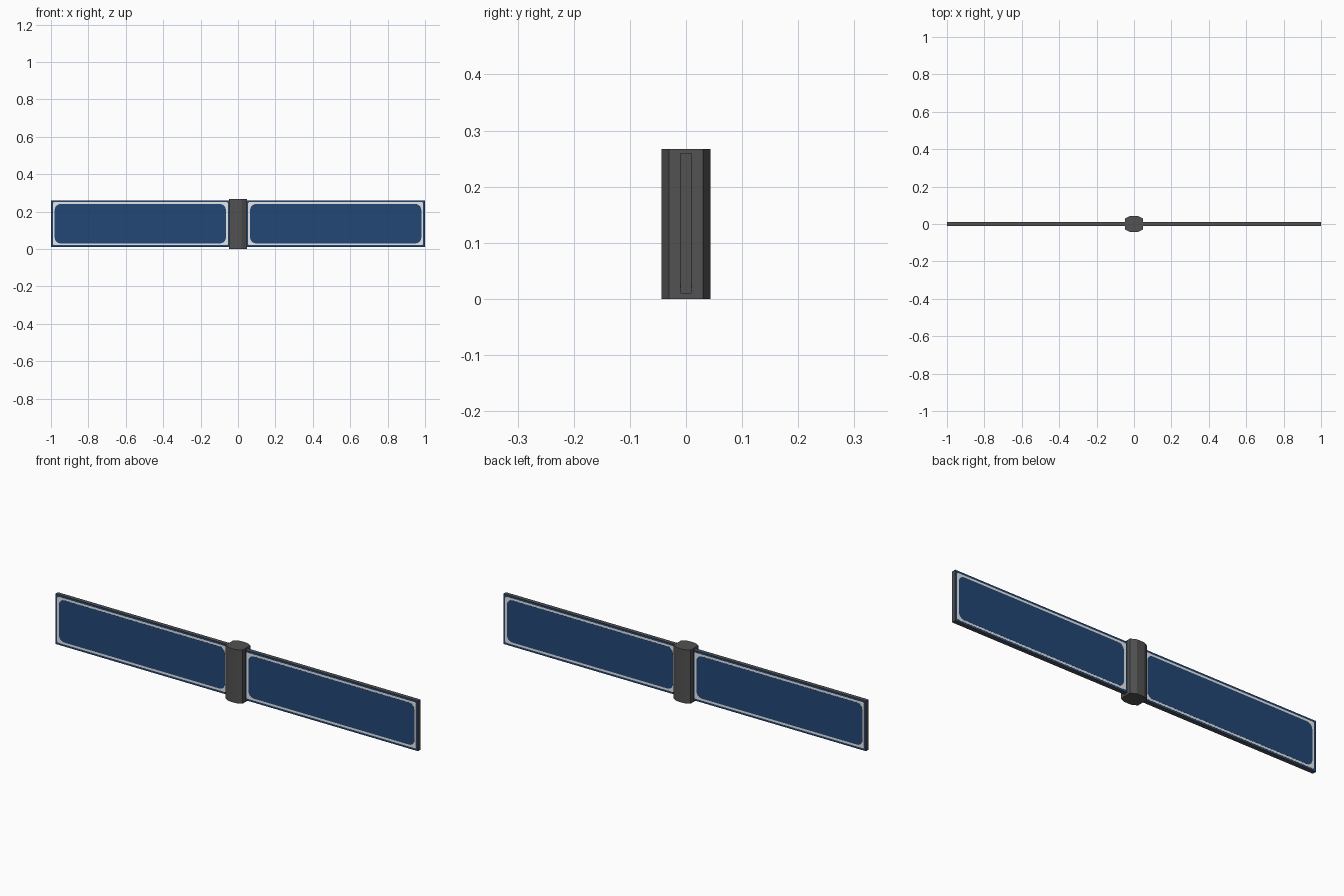
import bpy, bmesh, math

if "Cube" in bpy.data.objects:
    bpy.data.objects.remove(bpy.data.objects["Cube"])


def material(name, rgb):
    m = bpy.data.materials.new(name)
    m.diffuse_color = (*rgb, 1)
    m.use_nodes = True
    m.node_tree.nodes["Principled BSDF"].inputs["Base Color"].default_value = m.diffuse_color
    return m


grey = material("dark grey metal", (0.085, 0.085, 0.085))
blue = material("sign blue", (0.016, 0.062, 0.18))
white = material("white line", (0.8, 0.8, 0.8))


def prism(name, outline, depth, mats):
    """Extrude a closed outline of 3D points by the depth vector."""
    bm = bmesh.new()
    face = bm.faces.new([bm.verts.new(p) for p in outline])
    new = bmesh.ops.extrude_face_region(bm, geom=[face])["geom"]
    bmesh.ops.translate(bm, vec=depth, verts=[v for v in new if isinstance(v, bmesh.types.BMVert)])
    bmesh.ops.recalc_face_normals(bm, faces=bm.faces)
    if len(mats) > 1:  # second colour on the front and back faces
        for f in bm.faces:
            f.material_index = 1 if abs(f.normal.y) > 0.9 else 0
    me = bpy.data.meshes.new(name)
    bm.to_mesh(me)
    bm.free()
    for m in mats:
        me.materials.append(m)
    ob = bpy.data.objects.new(name, me)
    bpy.context.collection.objects.link(ob)
    return ob


def rounded_rect(x0, x1, z0, z1, r, y, steps=5):
    pts = []
    for i, (cx, cz) in enumerate([(x1 - r, z1 - r), (x0 + r, z1 - r), (x0 + r, z0 + r), (x1 - r, z0 + r)]):
        for k in range(steps + 1):
            a = math.pi / 2 * (i + k / steps)
            pts.append((cx + r * math.cos(a), y, cz + r * math.sin(a)))
    return pts


# Eight-sided centre post
post = [(0.047, -0.03), (0.047, 0.03), (0.02, 0.044), (-0.02, 0.044),
        (-0.047, 0.03), (-0.047, -0.03), (-0.02, -0.044), (0.02, -0.044)]
prism("centre_post", [(x, y, 0) for x, y in post], (0, 0, 0.267), [grey])

# One blade on each side, with a white outline on both faces
for side, s in (("left", -1), ("right", 1)):
    xa, xb = sorted((s * 0.04, s * 1.0))
    prism(side + "_blade", [(xa, -0.01, 0.01), (xb, -0.01, 0.01), (xb, -0.01, 0.26), (xa, -0.01, 0.26)],
          (0, 0.02, 0), [grey, blue])
    for face, d in (("front", -1), ("back", 1)):
        xa, xb = sorted((s * 0.053, s * 0.99))
        prism(f"{side}_{face}_outline", rounded_rect(xa, xb, 0.02, 0.25, 0.008, d * 0.0095),
              (0, d * 0.0010, 0), [white])
        xa, xb = sorted((s * 0.065, s * 0.98))
        prism(f"{side}_{face}_field", rounded_rect(xa, xb, 0.03, 0.24, 0.03, d * 0.0095),
              (0, d * 0.0014, 0), [blue])
